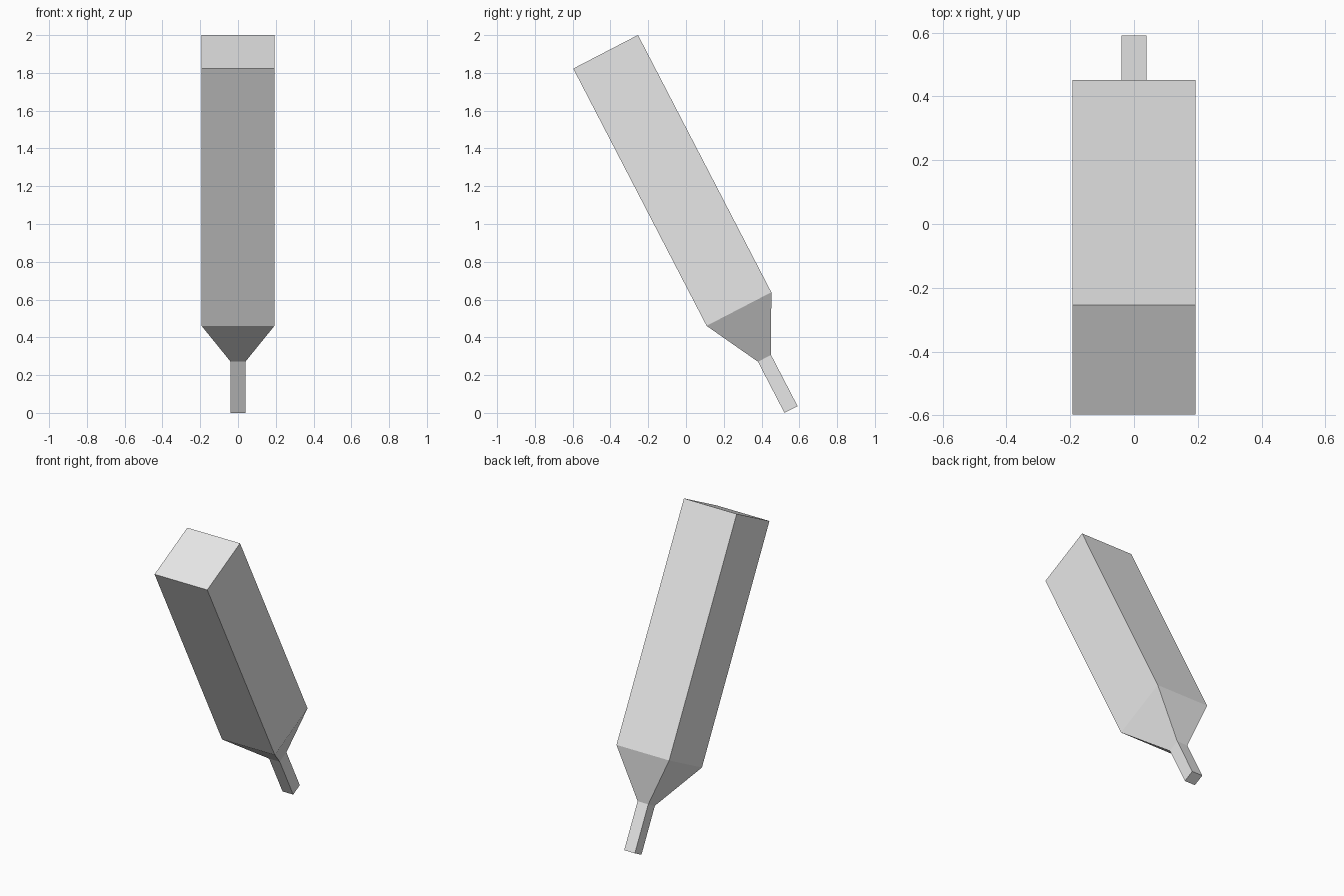
import bpy, bmesh
from math import radians, sin

if "Cube" in bpy.data.objects:
    bpy.data.objects.remove(bpy.data.objects["Cube"], do_unlink=True)

# Single plain grey material
grey = bpy.data.materials.new("plain_grey")
grey.use_nodes = True
colour = (0.8, 0.8, 0.8, 1)
grey.diffuse_color = colour
grey.node_tree.nodes["Principled BSDF"].inputs["Base Color"].default_value = colour

TILT = radians(27.4)
STEM, BODY = 0.039, 0.193      # half widths
# Square sections along the axis, from the stem tip to the body top
sections = [(0, STEM), (0.305, STEM), (0.599, BODY), (2.133, BODY)]
corners = [(-1, -1), (1, -1), (1, 1), (-1, 1)]

bm = bmesh.new()
rings = [[bm.verts.new((x * half, y * half, z)) for x, y in corners]
         for z, half in sections]

# Side walls of stem, taper and body
for low, high in zip(rings, rings[1:]):
    for i in range(4):
        j = (i + 1) % 4
        bm.faces.new((low[i], low[j], high[j], high[i]))

# End caps
bm.faces.new(rings[0][::-1])
bm.faces.new(rings[-1])

mesh = bpy.data.meshes.new("tapered_block")
bm.to_mesh(mesh)
bm.free()
mesh.materials.append(grey)

# Lean the block forwards with the stem's lowest edge on the ground
block = bpy.data.objects.new("tapered_block", mesh)
bpy.context.collection.objects.link(block)
block.rotation_euler.x = TILT
block.location = (0, 0.556, STEM * sin(TILT))
